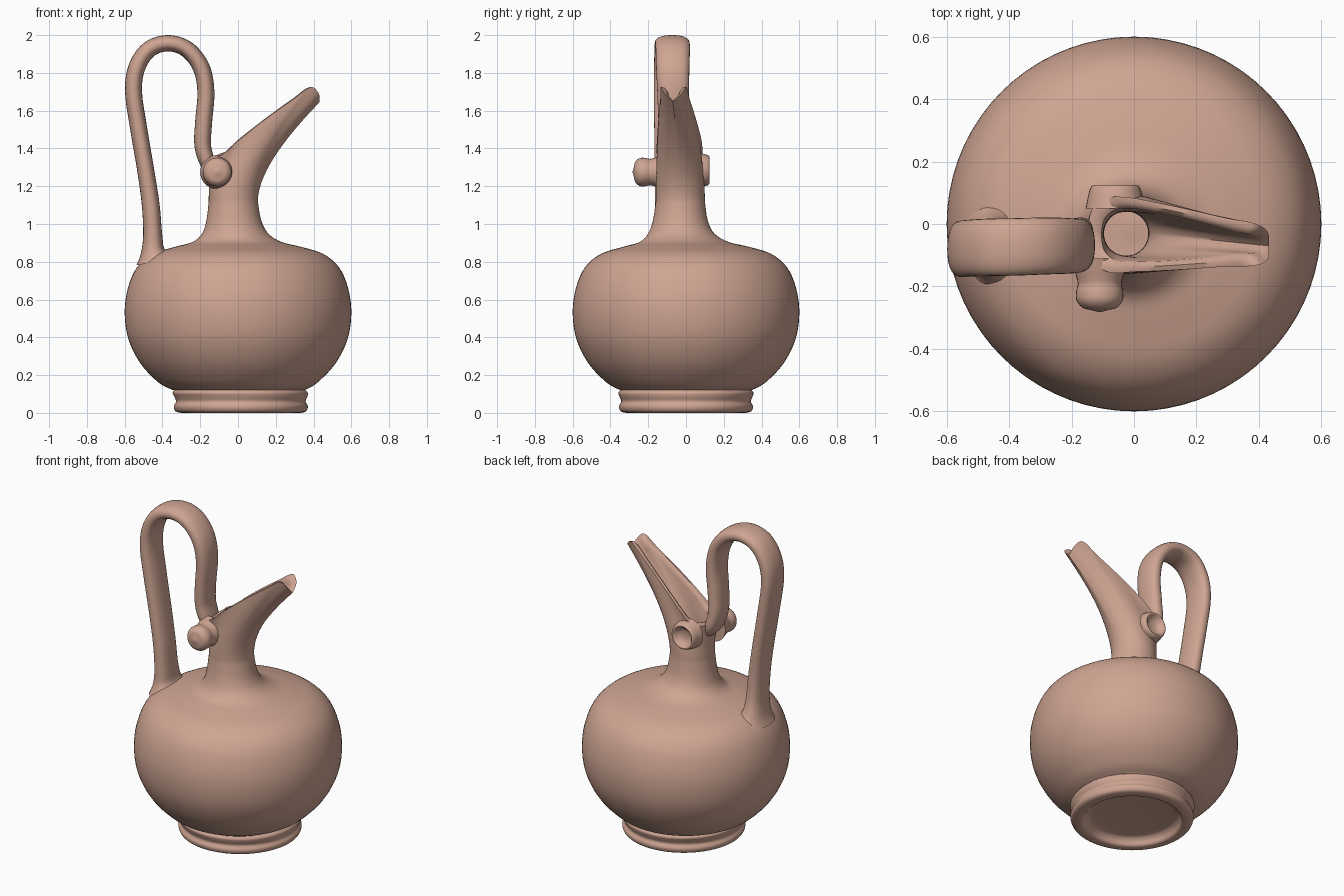
import bpy, bmesh, math
from mathutils import Vector

N = 72  # points around each ring of the vessel

clay = bpy.data.materials.new("terracotta")
clay.diffuse_color = (0.62, 0.375, 0.29, 1)


def sample(pts, t):
    """Catmull-Rom point at t in 0..1 along a list of tuples."""
    u = min(max(t, 0), 1) * (len(pts) - 1)
    i = min(int(u), len(pts) - 2)
    f = u - i
    a, b, c, d = [pts[min(max(i + k, 0), len(pts) - 1)] for k in (-1, 0, 1, 2)]
    return [0.5 * (2 * q + (r - p) * f + (2 * p - 5 * q + 4 * r - s) * f * f
                   + (3 * q - p - 3 * r + s) * f ** 3)
            for p, q, r, s in zip(a, b, c, d)]


def smooth(pts, n):
    return [sample(pts, i / n) for i in range(n + 1)]


def loft(name, rings):
    """Skin a list of closed rings and cap both ends."""
    bm = bmesh.new()
    rows = [[bm.verts.new(p) for p in ring] for ring in rings]
    n = len(rows[0])
    for a, b in zip(rows, rows[1:]):
        for k in range(n):
            bm.faces.new((a[k], a[(k + 1) % n], b[(k + 1) % n], b[k]))
    bm.faces.new(rows[0])
    bm.faces.new(rows[-1])
    bmesh.ops.recalc_face_normals(bm, faces=bm.faces)
    me = bpy.data.meshes.new(name)
    bm.to_mesh(me)
    bm.free()
    me.materials.append(clay)
    ob = bpy.data.objects.new(name, me)
    bpy.context.collection.objects.link(ob)
    bpy.context.view_layer.objects.active = ob
    ob.select_set(True)
    bpy.ops.object.shade_smooth_by_angle(angle=math.radians(50))
    ob.select_set(False)
    return ob


def circle(r, z, cx=0.0, cy=0.0):
    return [Vector((cx + r * math.cos(2 * math.pi * k / N),
                    cy + r * math.sin(2 * math.pi * k / N), z)) for k in range(N)]


# Foot ring with recessed underside: radius, height, centre x, centre y
foot = [(0.02, 0.055, 0.01, 0), (0.22, 0.05, 0.01, 0), (0.265, 0.035, 0.01, 0),
        (0.285, 0.006, 0.012, 0), (0.31, 0, 0.015, 0), (0.345, 0.008, 0.015, 0),
        (0.355, 0.035, 0.015, 0), (0.343, 0.06, 0.015, 0), (0.352, 0.085, 0.015, 0),
        (0.358, 0.105, 0.012, 0), (0.348, 0.12, 0.01, 0)]
# Belly, shoulder and neck
belly = [(0.352, 0.122, 0.005, 0), (0.42, 0.16, 0, 0), (0.515, 0.26, 0, 0),
         (0.58, 0.39, 0, 0), (0.6, 0.53, 0, 0), (0.583, 0.66, 0, 0),
         (0.535, 0.77, 0, 0), (0.45, 0.842, 0, 0), (0.33, 0.88, 0, 0),
         (0.235, 0.905, -0.005, -0.01), (0.175, 0.95, -0.015, -0.025),
         (0.145, 1.02, -0.022, -0.03), (0.13, 1.12, -0.025, -0.03)]
# Hollow inside
hollow = [(0.072, 1.12, -0.025, -0.03), (0.075, 1.0, -0.025, -0.03),
          (0.12, 0.9, -0.02, -0.02), (0.4, 0.8, 0, 0), (0.54, 0.53, 0, 0),
          (0.4, 0.22, 0, 0), (0.15, 0.14, 0, 0), (0.01, 0.14, 0, 0)]

# Half outline of the pouring rim, from spout tip to back: x, half width, height
rim = [(0.432, 0, 1.645), (0.428, 0.045, 1.69), (0.385, 0.068, 1.725),
       (0.3, 0.077, 1.665), (0.2, 0.092, 1.595), (0.1, 0.106, 1.52),
       (0.0, 0.118, 1.44), (-0.08, 0.12, 1.37), (-0.135, 0.08, 1.345),
       (-0.15, 0, 1.335)]
# Inner edge of the same rim
lip = [(0.40, 0, 1.64), (0.395, 0.022, 1.67), (0.36, 0.032, 1.70),
       (0.29, 0.044, 1.65), (0.2, 0.06, 1.585), (0.1, 0.075, 1.51),
       (0.0, 0.085, 1.43), (-0.06, 0.08, 1.37), (-0.095, 0.05, 1.345),
       (-0.105, 0, 1.335)]


def outline(half):
    ring = []
    for k in range(N):
        th = 2 * math.pi * k / N
        x, w, z = sample(half, 1 - abs(math.pi - th) / math.pi)
        yc = -0.035 - 0.08 * max(x, 0)
        ring.append(Vector((x, yc + (w if th < math.pi else -w), z)))
    return ring


def flare(base, top, n):
    """Curved transition from a round neck to the pouring rim."""
    rings = []
    for i in range(1, n + 1):
        t = i / n
        ring = []
        for p, q in zip(base, top):
            c = p + Vector((0, 0, 0.36 * (q.z - p.z)))
            ring.append(p * (1 - t) ** 2 + c * (2 * t * (1 - t)) + q * t * t)
        rings.append(ring)
    return rings


outer, inner = outline(rim), outline(lip)
crest = [(a + b) / 2 + Vector((0, 0, 0.01)) for a, b in zip(outer, inner)]
rings = [circle(*p) for p in smooth(foot, 40)] + [circle(*p) for p in smooth(belly, 60)]
rings += flare(rings[-1], outer, 18) + [crest]
rings += flare(circle(*hollow[0]), inner, 18)[::-1]
rings += [circle(*p) for p in smooth(hollow, 30)]
loft("jug_body", rings)

# Tall looped handle: x, z, half thickness, half width, centre y
path = [(-0.44, 0.80, 0.10, 0.14, -0.06), (-0.45, 0.86, 0.062, 0.105, -0.065),
        (-0.452, 0.95, 0.05, 0.088, -0.075), (-0.462, 1.1, 0.047, 0.084, -0.08),
        (-0.488, 1.28, 0.045, 0.086, -0.08), (-0.525, 1.5, 0.045, 0.088, -0.08),
        (-0.553, 1.7, 0.045, 0.09, -0.08), (-0.535, 1.83, 0.045, 0.091, -0.078),
        (-0.47, 1.925, 0.044, 0.092, -0.075), (-0.37, 1.957, 0.043, 0.092, -0.073),
        (-0.27, 1.925, 0.044, 0.091, -0.07), (-0.195, 1.83, 0.045, 0.088, -0.07),
        (-0.17, 1.7, 0.045, 0.084, -0.068), (-0.182, 1.54, 0.045, 0.08, -0.066),
        (-0.187, 1.42, 0.044, 0.078, -0.06), (-0.165, 1.33, 0.04, 0.075, -0.055),
        (-0.14, 1.27, 0.02, 0.05, -0.05)]
steps = smooth(path, 96)
rings = []
for i, (x, z, th, wd, yc) in enumerate(steps):
    a, b = steps[max(i - 1, 0)], steps[min(i + 1, len(steps) - 1)]
    d = Vector((b[0] - a[0], 0, b[1] - a[1])).normalized()
    side = Vector((d.z, 0, -d.x))
    ring = []
    for k in range(28):
        c, s = math.cos(2 * math.pi * k / 28), math.sin(2 * math.pi * k / 28)
        # slightly squared strap section
        c, s = (math.copysign(abs(v) ** 0.85, v) for v in (c, s))
        ring.append(Vector((x, yc, z)) + side * (th * c) + Vector((0, wd * s, 0)))
    rings.append(ring)
loft("handle", rings)


def knob(name, x, z, profile):
    """Round stud along y from (radius, y) points."""
    loft(name, [[Vector((x + r * math.cos(a), y, z + r * math.sin(a)))
                 for a in (2 * math.pi * k / 32 for k in range(32))]
                for r, y in smooth(profile, 24)])


# Domed knob at the front and broken, dished knob at the back
knob("front_knob", -0.11, 1.275, [(0.09, -0.11), (0.08, -0.15), (0.07, -0.19),
                                  (0.075, -0.215), (0.074, -0.245), (0.055, -0.268),
                                  (0.03, -0.275), (0.004, -0.282)])
knob("back_knob", -0.06, 1.285, [(0.095, 0.05), (0.088, 0.085), (0.08, 0.115),
                                 (0.068, 0.125), (0.056, 0.112), (0.035, 0.095),
                                 (0.004, 0.09)])
